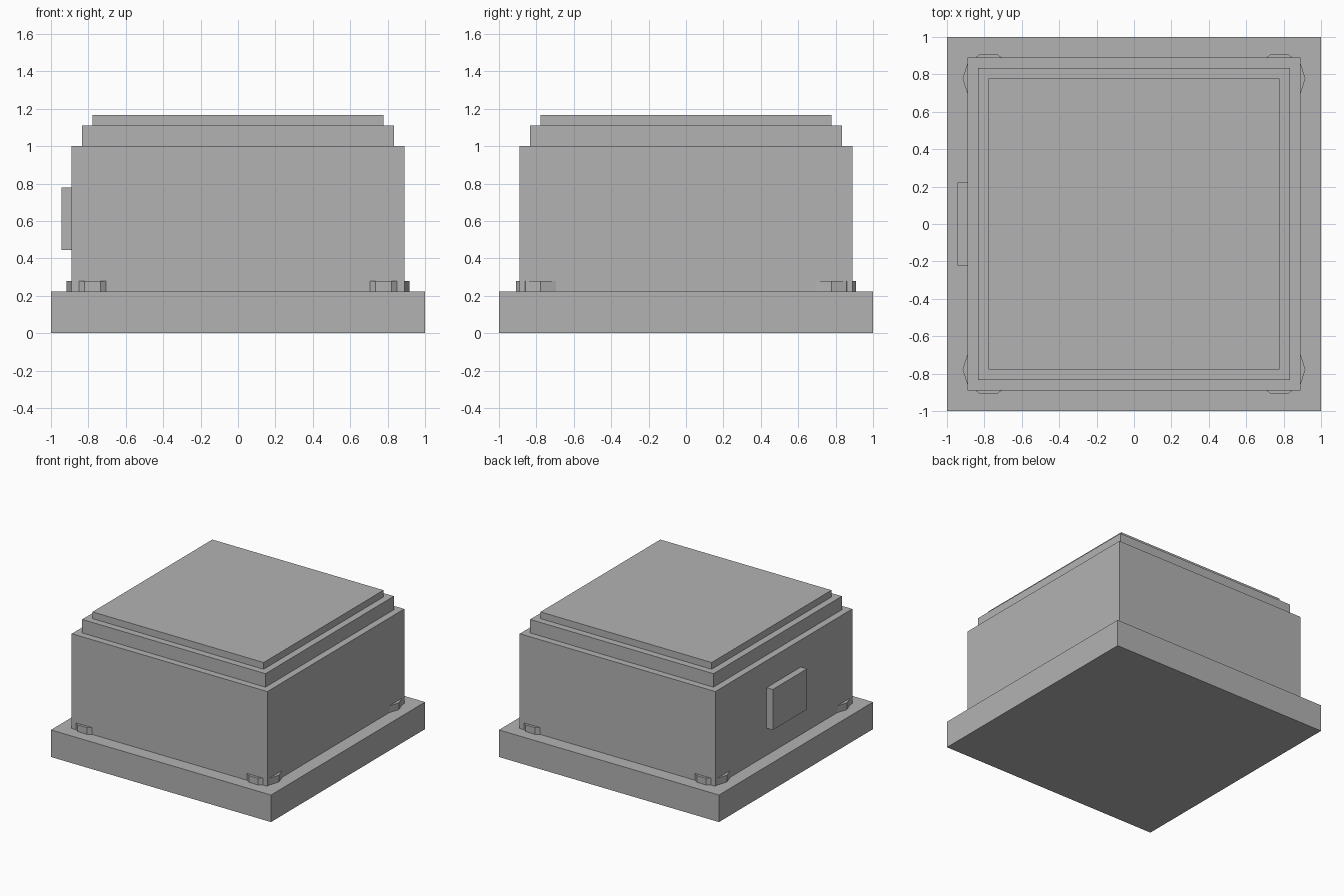
import bpy
import math

default_cube = bpy.data.objects.get("Cube")
if default_cube:
    bpy.data.objects.remove(default_cube, do_unlink=True)

UNIT = 1 / 18  # module on which every part is sized

grey = bpy.data.materials.new("plain grey")
grey.use_nodes = True
colour = (0.45, 0.45, 0.45, 1)
grey.diffuse_color = colour
grey.node_tree.nodes["Principled BSDF"].inputs["Base Color"].default_value = colour


def finish(name):
    obj = bpy.context.object
    obj.name = name
    obj.data.materials.append(grey)
    return obj


def box(name, x, y, z):
    """Box from (low, high) ranges given in modules."""
    spans = (x, y, z)
    bpy.ops.mesh.primitive_cube_add(
        size=1, location=[(a + b) / 2 * UNIT for a, b in spans])
    obj = finish(name)
    obj.scale = [(b - a) * UNIT for a, b in spans]
    bpy.ops.object.transform_apply(location=False, rotation=False, scale=True)
    return obj


# Stacked square tiers: half width, bottom, top
for name, half, low, high in (
    ("base_plinth", 18, 0, 4),
    ("main_body", 16, 4, 18),
    ("lower_lid", 15, 18, 20),
    ("upper_lid", 14, 20, 21),
):
    box(name, (-half, half), (-half, half), (low, high))

# Raised panel on the right side
box("side_panel", (-17, -16), (-4, 4), (8, 14))

# Ten-sided feet showing at the body corners
for side, sx in (("left", 1), ("right", -1)):
    for end, sy in (("front", -1), ("back", 1)):
        bpy.ops.mesh.primitive_cylinder_add(
            vertices=10, radius=2.5 * UNIT, depth=UNIT,
            location=(sx * 14 * UNIT, sy * 14 * UNIT, 4.5 * UNIT),
            rotation=(0, 0, math.pi / 2))
        finish(f"{end}_{side}_corner_foot")
